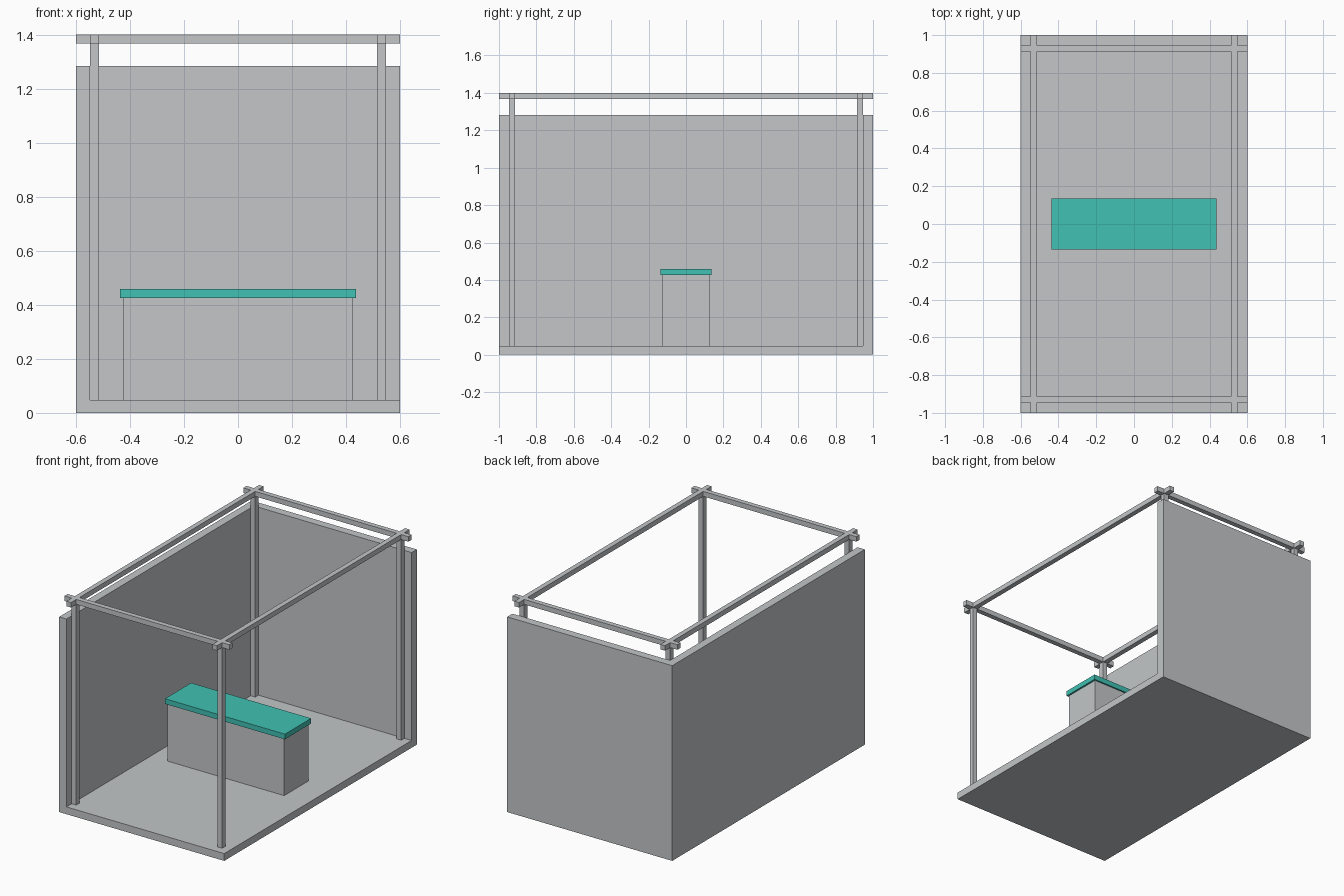
import bpy

if "Cube" in bpy.data.objects:
    bpy.data.objects.remove(bpy.data.objects["Cube"])


def material(name, rgb):
    m = bpy.data.materials.new(name)
    m.diffuse_color = (*rgb, 1.0)
    m.use_nodes = True
    m.node_tree.nodes["Principled BSDF"].inputs["Base Color"].default_value = m.diffuse_color
    return m


GREY = material("light_grey", (0.546, 0.565, 0.578))
TEAL = material("teal", (0.053, 0.533, 0.451))


def box(name, x, y, z, mat=GREY):
    """Box from (min, max) ranges along each axis."""
    bpy.ops.mesh.primitive_cube_add(size=1)
    ob = bpy.context.object
    ob.name = name
    for v in ob.data.vertices:
        v.co = [r[0] if c < 0 else r[1] for c, r in zip(v.co, (x, y, z))]
    ob.data.materials.append(mat)
    return ob


W, D, H = 0.6, 1.0, 1.4        # half width, half depth, full height
FLOOR, WALL_TOP = 0.048, 1.283
XI, YI = 0.547, 0.946          # inner faces of the walls
T = 0.033                      # frame bar thickness

# Floor slab and the two walls (left and back)
box("floor", (-W, W), (-D, D), (0, FLOOR))
box("left_wall", (-W, -XI), (-D, YI), (FLOOR, WALL_TOP))
box("back_wall", (-W, W), (YI, D), (FLOOR, WALL_TOP))

# Corner posts and the crossing top bars
for sx, side in ((-1, "left"), (1, "right")):
    xr = tuple(sorted((sx * XI, sx * (XI - T))))
    box(side + "_top_bar", xr, (-D, D), (H - T, H))
    for sy, end in ((-1, "front"), (1, "back")):
        yr = tuple(sorted((sy * YI, sy * (YI - T))))
        box(f"{end}_{side}_post", xr, yr, (FLOOR, H - T))
for sy, end in ((-1, "front"), (1, "back")):
    yr = tuple(sorted((sy * YI, sy * (YI - T))))
    box(end + "_top_bar", (-W, W), yr, (H - T, H))

# Counter with an overhanging teal top
box("counter_body", (-0.424, 0.424), (-0.126, 0.126), (FLOOR, 0.425))
box("counter_top", (-0.436, 0.436), (-0.136, 0.136), (0.425, 0.459), TEAL)
